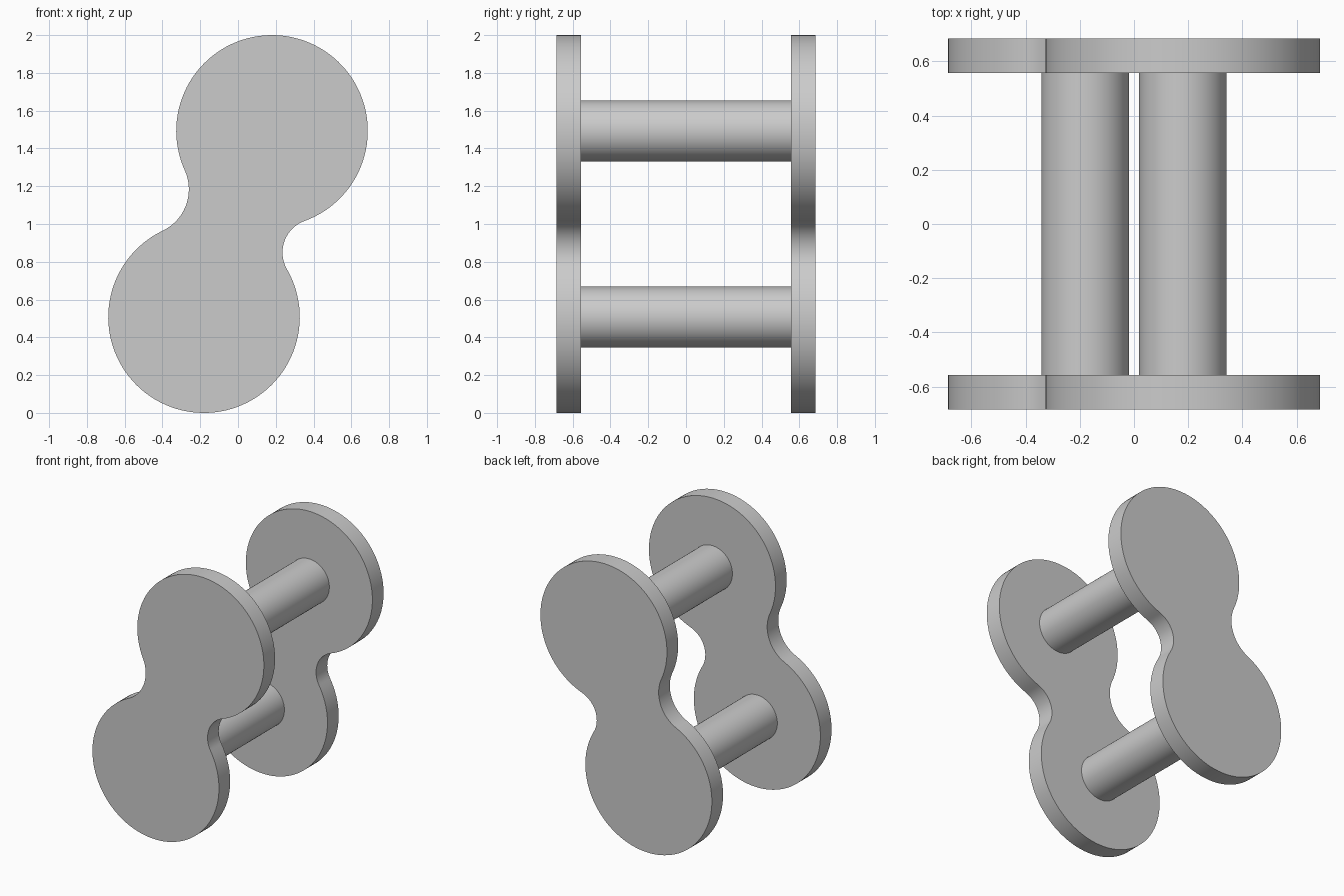
import bpy
import bmesh
from math import atan2, cos, sin, tau, radians
from mathutils import Vector

old = bpy.data.objects.get("Cube")
if old:
    bpy.data.objects.remove(old, do_unlink=True)

# Shared grey metal
metal = bpy.data.materials.new("grey_metal")
metal.use_nodes = True
GREY = (0.6, 0.6, 0.6, 1)
metal.diffuse_color = GREY
metal.node_tree.nodes["Principled BSDF"].inputs["Base Color"].default_value = GREY

# Key sizes, with points in the (x, z) plane
LOBE_R, PIN_R = 0.507, 0.162
INNER, OUTER = 0.557, 0.685
top = Vector((0.18, 1.493))
bottom = Vector((-0.18, 0.507))
middle = (top + bottom) / 2
axis = (top - bottom).normalized()
side = Vector((axis.y, -axis.x))


def waist_centre(radius, sign):
    """Centre of a waist arc that touches both lobes."""
    half = (top - bottom).length / 2
    return middle + side * sign * ((LOBE_R + radius) ** 2 - half ** 2) ** 0.5


def arc(centre, radius, start, end, direction, steps):
    """Points on an arc, from facing one point to facing another."""
    a, b = [atan2(p.y - centre.y, p.x - centre.x) for p in (start, end)]
    sweep = direction * ((direction * (b - a)) % tau)
    return [centre + radius * Vector((cos(a + sweep * i / steps), sin(a + sweep * i / steps)))
            for i in range(steps)]


def finish(name, bm):
    bmesh.ops.recalc_face_normals(bm, faces=bm.faces)
    mesh = bpy.data.meshes.new(name)
    bm.to_mesh(mesh)
    bm.free()
    mesh.materials.append(metal)
    obj = bpy.data.objects.new(name, mesh)
    bpy.context.collection.objects.link(obj)
    bpy.ops.object.select_all(action="DESELECT")
    obj.select_set(True)
    bpy.context.view_layer.objects.active = obj
    bpy.ops.object.shade_smooth_by_angle(angle=radians(30))


def prism(name, outline, y_start, y_end):
    """Extrude an outline along y."""
    bm = bmesh.new()
    face = bm.faces.new([bm.verts.new((p.x, y_start, p.y)) for p in outline])
    moved = bmesh.ops.extrude_face_region(bm, geom=[face], use_keep_orig=True)["geom"]
    verts = [v for v in moved if isinstance(v, bmesh.types.BMVert)]
    bmesh.ops.translate(bm, verts=verts, vec=(0, y_end - y_start, 0))
    finish(name, bm)


# Link plates: two round lobes joined by a waist, tighter on the left
LEFT_R, RIGHT_R = 0.178, 0.243
left = waist_centre(LEFT_R, 1)
right = waist_centre(RIGHT_R, -1)
outline = (arc(top, LOBE_R, left, right, 1, 80)
           + arc(right, RIGHT_R, top, bottom, -1, 24)
           + arc(bottom, LOBE_R, right, left, 1, 80)
           + arc(left, LEFT_R, bottom, top, -1, 24))
prism("front_plate", outline, -OUTER, -INNER)
prism("back_plate", outline, INNER, OUTER)

# Pins between the plates
for name, centre in (("upper_pin", top), ("lower_pin", bottom)):
    circle = [centre + PIN_R * Vector((cos(tau * i / 64), sin(tau * i / 64))) for i in range(64)]
    prism(name, circle, -INNER, INNER)
